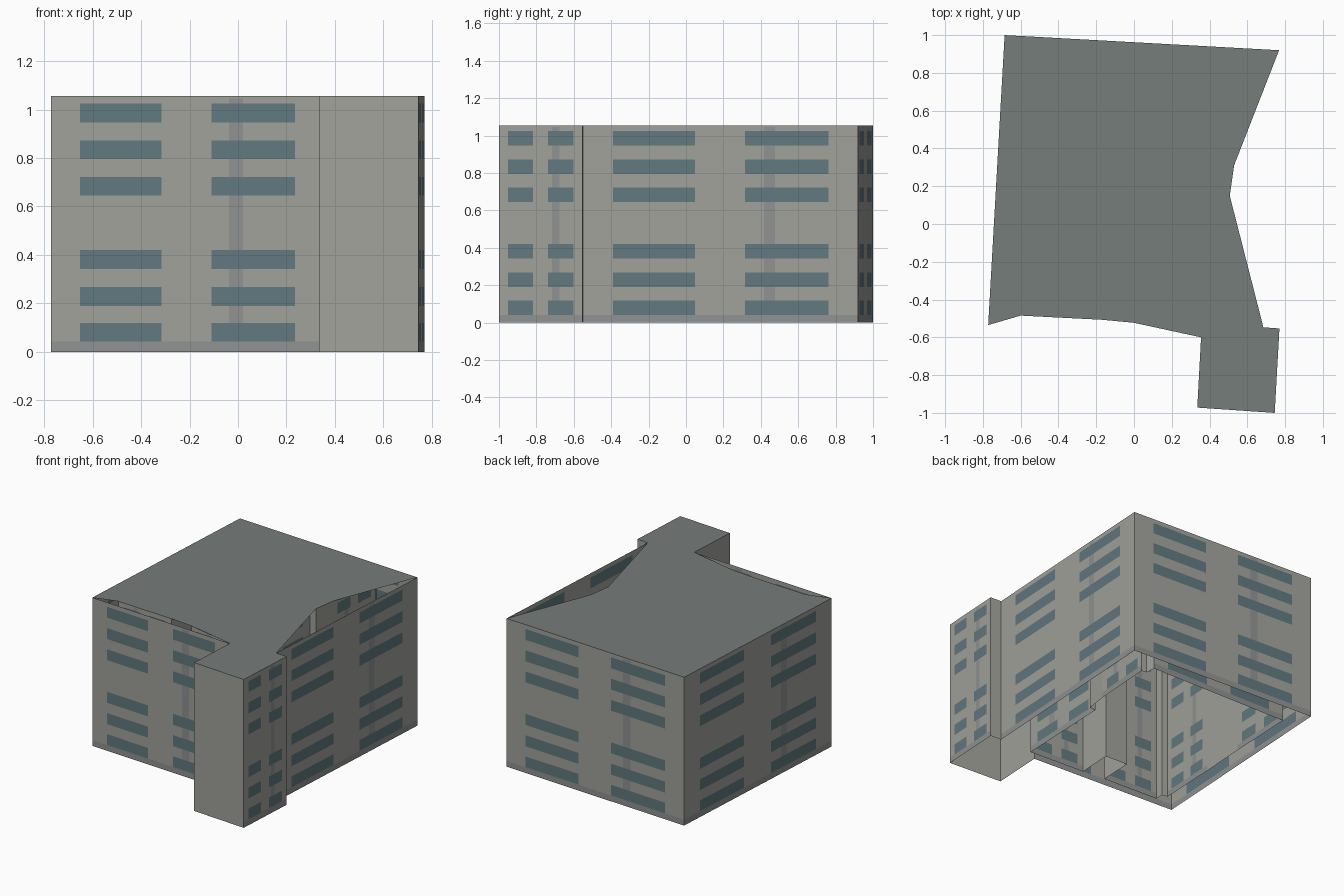
import bpy, bmesh
from mathutils import Vector

if "Cube" in bpy.data.objects:
    bpy.data.objects.remove(bpy.data.objects["Cube"])

H = 1.055

def mat(name, c):
    m = bpy.data.materials.new(name)
    m.diffuse_color = (*c, 1)
    m.use_nodes = True
    m.node_tree.nodes["Principled BSDF"].inputs["Base Color"].default_value = m.diffuse_color
    return m

MATS = [mat("wall", (0.36, 0.36, 0.33)), mat("glass", (0.12, 0.19, 0.21)),
        mat("trim", (0.28, 0.29, 0.29)), mat("roofing", (0.18, 0.205, 0.195))]
WALL, GLASS, TRIM, ROOF = range(4)

ROWS = [(0.042, 0.118), (0.19, 0.268), (0.342, 0.42),
        (0.645, 0.722), (0.795, 0.873), (0.947, 1.025)]
COLS = [(0.107, 0.405), (0.588, 0.893)]

def finish(bm, name):
    me = bpy.data.meshes.new(name)
    bm.to_mesh(me)
    bm.free()
    for m in MATS:
        me.materials.append(m)
    ob = bpy.data.objects.new(name, me)
    bpy.context.collection.objects.link(ob)
    return ob

def inside(v, spans):
    return any(a < v < b for a, b in spans)

def wall(bm, a, b):
    """Flat wall from a to b; long walls carry windows, a base band and a pier."""
    a, b = Vector(a), Vector(b)
    length = (b - a).length
    us, zs, pier = [0, 1], [0, H], (2, 3)
    long_wall = length > 0.42
    if long_wall:
        half = min(0.029, 0.045 * length) / length
        pier = (0.677 - half, 0.677 + half)
        us = sorted([0, 1, *pier] + [u for c in COLS for u in c])
        zs = sorted([0, H, 1.045] + [z for r in ROWS for z in r])
    grid = [[bm.verts.new((*a.lerp(b, u), z)) for u in us] for z in zs]
    for i in range(len(zs) - 1):
        for j in range(len(us) - 1):
            f = bm.faces.new((grid[i][j], grid[i][j + 1],
                              grid[i + 1][j + 1], grid[i + 1][j]))
            u, z = (us[j] + us[j + 1]) / 2, (zs[i] + zs[i + 1]) / 2
            if not long_wall:
                continue
            if inside(u, COLS) and inside(z, ROWS):
                f.material_index = GLASS
            elif z < 0.042 or (inside(u, [pier]) and z < 1.045):
                f.material_index = TRIM

def wall_loop(name, pts):
    bm = bmesh.new()
    for a, b in zip(pts, pts[1:] + pts[:1]):
        wall(bm, a, b)
    return finish(bm, name)

# Outer walls with the corner tower (counter-clockwise)
wall_loop("outer_walls", [
    (-0.772, -0.535), (0.355, -0.60), (0.335, -0.972), (0.745, -1.0),
    (0.77, -0.553), (0.685, -0.547), (0.768, 0.92), (-0.685, 1.0)])

# Courtyard walls (clockwise, facing inwards)
wall_loop("courtyard_walls", [
    (0.43, -0.548), (0.0, -0.523), (0.015, -0.27), (-0.16, -0.265),
    (-0.17, -0.507), (-0.60, -0.485), (-0.597, -0.425), (-0.64, -0.42),
    (-0.62, 0.01), (-0.60, 0.345), (-0.577, 0.84), (0.516, 0.82),
    (0.52, 0.75), (0.56, 0.745), (0.53, 0.31), (0.507, 0.15), (0.46, 0.152)])

# Single flat roof sheet
bm = bmesh.new()
roof = [(-0.772, -0.535), (-0.60, -0.485), (-0.17, -0.507), (0.0, -0.523),
        (0.43, -0.548), (0.355, -0.60), (0.335, -0.972), (0.745, -1.0),
        (0.77, -0.553), (0.685, -0.547), (0.507, 0.15), (0.53, 0.31),
        (0.768, 0.92), (-0.685, 1.0)]
face = bm.faces.new([bm.verts.new((x, y, H)) for x, y in roof])
face.material_index = ROOF
bmesh.ops.triangulate(bm, faces=[face])
finish(bm, "roof")
